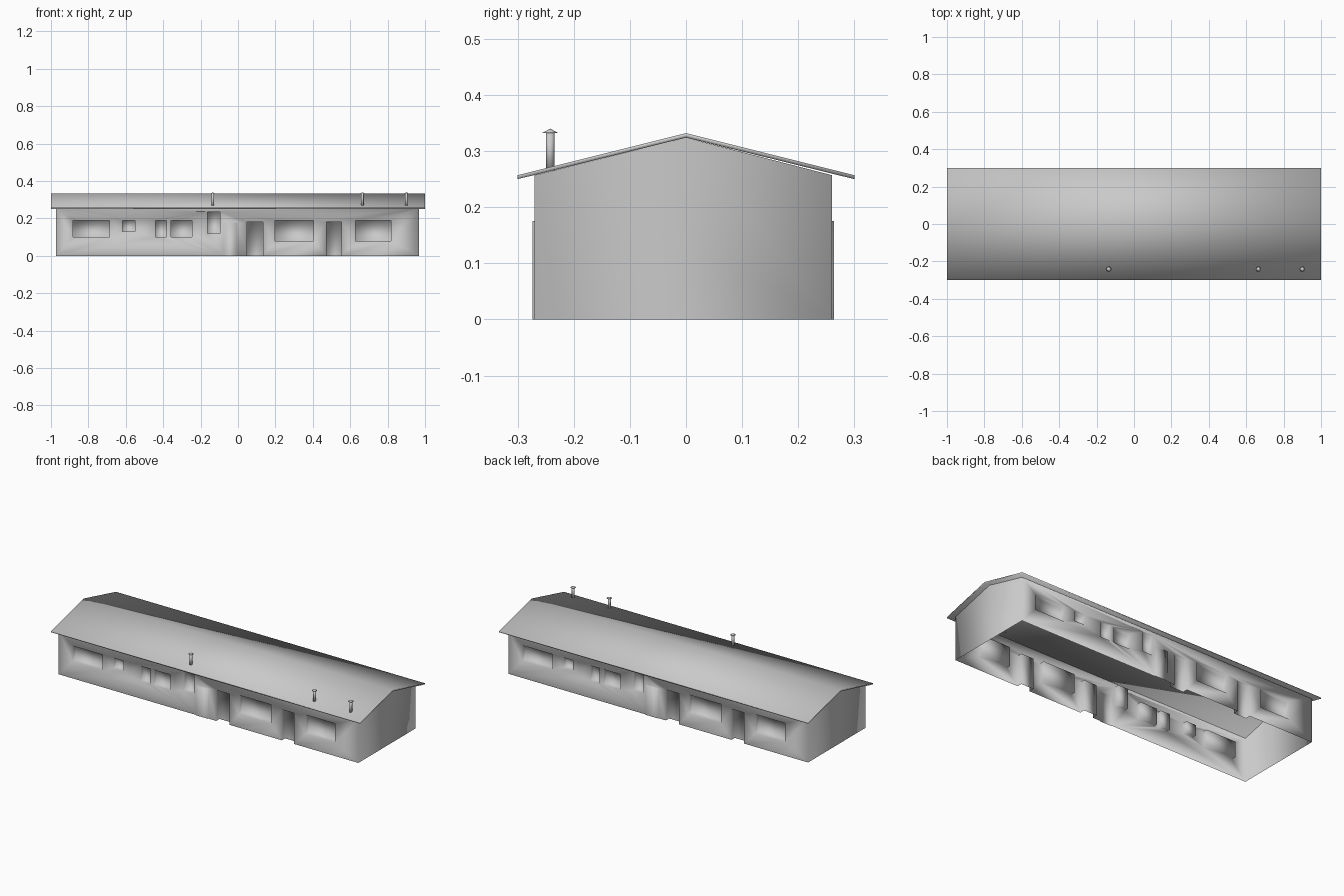
import bpy, bmesh
from math import pi
from mathutils import Matrix, Vector

cube = bpy.data.objects.get("Cube")
if cube:
    bpy.data.objects.remove(cube, do_unlink=True)

# Single plain grey
grey = bpy.data.materials.new("plain_grey")
grey.use_nodes = True
color = (0.588, 0.588, 0.588, 1)
grey.diffuse_color = color
grey.node_tree.nodes["Principled BSDF"].inputs["Base Color"].default_value = color


def finish(bm, name):
    """Weld, orient, smooth and link a bmesh as a named object."""
    bmesh.ops.remove_doubles(bm, verts=bm.verts[:], dist=0.0001)
    bmesh.ops.recalc_face_normals(bm, faces=bm.faces[:])
    for f in bm.faces:
        f.smooth = True
    mesh = bpy.data.meshes.new(name)
    bm.to_mesh(mesh)
    bm.free()
    mesh.materials.append(grey)
    obj = bpy.data.objects.new(name, mesh)
    bpy.context.collection.objects.link(obj)
    return obj


HALF_X, HALF_Y, EAVE, PEAK = 0.97, 0.265, 0.257, 0.324
CENTRE = Vector((-0.002, -0.005, 0))
RECESS, PROUD = 0.03, -0.004

# Openings of one long wall: x start, x end, sill, head
windows = [
    (-0.88, -0.685, 0.10, 0.19), (-0.615, -0.55, 0.13, 0.19),
    (-0.44, -0.38, 0.10, 0.19), (-0.355, -0.245, 0.10, 0.19),
    (-0.16, -0.095, 0.12, 0.235), (0.20, 0.405, 0.08, 0.19),
    (0.63, 0.82, 0.08, 0.19),
]
# Doors: x start, x end, head, depth
doors = [(-0.078, 0.0, 0.175, PROUD), (0.05, 0.135, 0.18, RECESS),
         (0.475, 0.555, 0.18, RECESS)]


def add_face(bm, points):
    return bm.faces.new([bm.verts.new(p) for p in points])


def add_loop(bm, points):
    verts = [bm.verts.new((x, -HALF_Y, z)) for x, z in points]
    return [bm.edges.new((verts[i - 1], verts[i])) for i in range(len(verts))]


def add_reveal(bm, path, depth, closed):
    """Sides and back panel of an opening."""
    y0, y1 = -HALF_Y, -HALF_Y + depth
    for i in range(0 if closed else 1, len(path)):
        (ax, az), (bx, bz) = path[i - 1], path[i]
        add_face(bm, [(ax, y0, az), (bx, y0, bz), (bx, y1, bz), (ax, y1, az)])
    add_face(bm, [(x, y1, z) for x, z in path])


def add_long_wall(bm):
    outline, edges = [(-HALF_X, 0)], []
    for x0, x1, top, depth in doors:
        path = [(x0, 0), (x0, top), (x1, top), (x1, 0)]
        outline += path
        add_reveal(bm, path, depth, False)
    outline += [(HALF_X, 0), (HALF_X, EAVE), (-HALF_X, EAVE)]
    edges += add_loop(bm, outline)
    for x0, x1, low, top in windows:
        path = [(x0, low), (x0, top), (x1, top), (x1, low)]
        edges += add_loop(bm, path)
        add_reveal(bm, path, RECESS, True)
    bmesh.ops.triangle_fill(bm, edges=edges, use_beauty=True, normal=(0, -1, 0))


# Hollow shell: the same long wall on both sides, plus gable ends
bm = bmesh.new()
for _ in range(2):
    add_long_wall(bm)
    bmesh.ops.rotate(bm, verts=bm.verts[:], cent=(0, 0, 0),
                     matrix=Matrix.Rotation(pi, 3, 'Z'))
for x in (-HALF_X, HALF_X):
    add_face(bm, [(x, -HALF_Y, 0), (x, HALF_Y, 0), (x, HALF_Y, EAVE),
                  (x, -CENTRE.y, PEAK), (x, -HALF_Y, EAVE)])
bmesh.ops.translate(bm, verts=bm.verts[:], vec=CENTRE)
finish(bm, "walls")

# Gabled roof slab
bm = bmesh.new()
profile = [(-0.3, 0.25), (-0.3, 0.257), (0, 0.332), (0.3, 0.257), (0.3, 0.25), (0, PEAK)]
end = add_face(bm, [(-1, y, z) for y, z in profile])
grown = bmesh.ops.extrude_face_region(bm, geom=[end], use_keep_orig=True)
bmesh.ops.translate(bm, vec=(2, 0, 0),
                    verts=[g for g in grown["geom"] if isinstance(g, bmesh.types.BMVert)])
finish(bm, "roof")


# Flue pipes with conical caps
def add_cone(bm, r1, r2, z0, z1):
    bmesh.ops.create_cone(bm, cap_ends=True, segments=16, radius1=r1, radius2=r2,
                          depth=z1 - z0,
                          matrix=Matrix.Translation((0, 0, (z0 + z1) / 2)))


for i, x in enumerate((-0.135, 0.665, 0.9), 1):
    bm = bmesh.new()
    add_cone(bm, 0.0075, 0.0075, 0.265, 0.333)
    add_cone(bm, 0.0145, 0.0, 0.332, 0.34)
    finish(bm, f"flue_pipe_{i}").location = (x, -0.242, 0)
